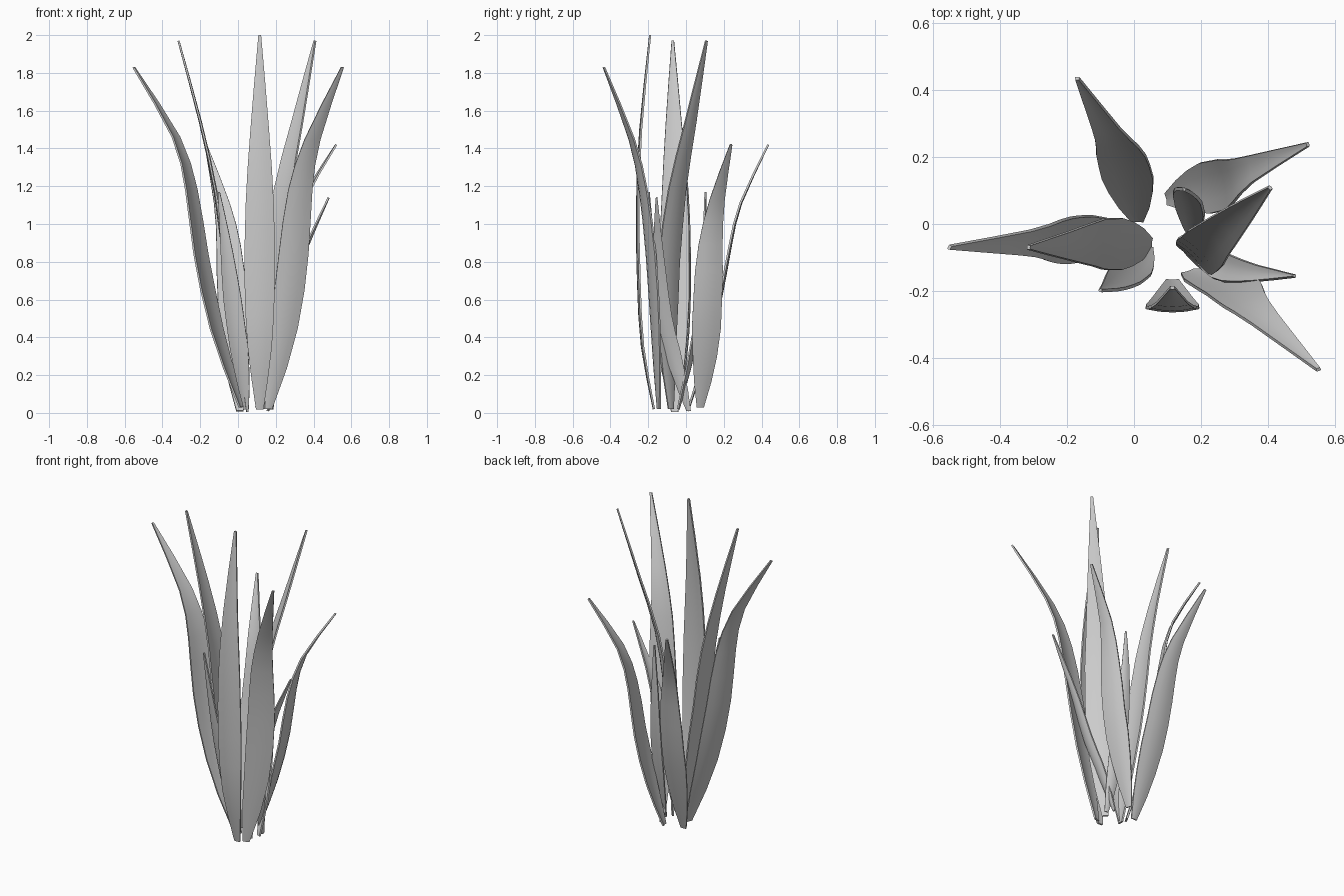
import bpy, bmesh, math
from mathutils import Vector

if "Cube" in bpy.data.objects:
    bpy.data.objects.remove(bpy.data.objects["Cube"])

# Blade width along its length (fraction of length, fraction of full width)
WIDTH = [(0, .24), (.05, .42), (.14, .75), (.3, 1), (.5, .98), (.64, .8), (.75, .6), (.88, .34), (1, .08)]


def lerp_profile(t):
    for (t0, w0), (t1, w1) in zip(WIDTH, WIDTH[1:]):
        if t <= t1:
            return w0 + (w1 - w0) * (t - t0) / (t1 - t0)
    return WIDTH[-1][1]


def spline(pts, t):
    """Catmull-Rom point along the spine."""
    n = len(pts) - 1
    i = min(int(t * n), n - 1)
    f = t * n - i
    p1, p2 = pts[i], pts[i + 1]
    p0 = pts[i - 1] if i else p1 * 2 - p2
    p3 = pts[i + 2] if i + 2 <= n else p2 * 2 - p1
    return 0.5 * (2 * p1 + (p2 - p0) * f + (2 * p0 - 5 * p1 + 4 * p2 - p3) * f * f
                  + (3 * p1 - p0 - 3 * p2 + p3) * f ** 3)


def blade(name, spine, width, angle, cup=0.01, rows=11):
    """Thin tapered leaf; angle is the heading of its width in plan."""
    pts = [Vector(p) for p in spine]
    side = Vector((math.cos(math.radians(angle)), math.sin(math.radians(angle)), 0))
    inward = Vector((-side.y, side.x, 0))
    lean = pts[len(pts) // 2] - pts[0]
    if inward.dot(lean) > 0:
        side, inward = -side, -inward
    z0, z1 = pts[0].z, pts[-1].z
    bm = bmesh.new()
    grid = []
    for r in range(rows):
        c = spline(pts, r / (rows - 1))
        w = lerp_profile((c.z - z0) / (z1 - z0))
        grid.append([bm.verts.new(c + side * (s * w * width / 2)
                                  + inward * cup * w * (s * s - .5))
                     for s in (-1, -.5, 0, .5, 1)])
    for a, b in zip(grid, grid[1:]):
        for i in range(4):
            bm.faces.new((a[i], a[i + 1], b[i + 1], b[i]))
    me = bpy.data.meshes.new(name)
    bm.to_mesh(me)
    bm.free()
    for p in me.polygons:
        p.use_smooth = True
    ob = bpy.data.objects.new(name, me)
    bpy.context.collection.objects.link(ob)
    # Slight leaf thickness
    mod = ob.modifiers.new("thickness", 'SOLIDIFY')
    mod.thickness, mod.offset = .01, 0
    bpy.context.view_layer.objects.active = ob
    ob.select_set(True)
    bpy.ops.object.modifier_apply(modifier=mod.name)
    bpy.ops.object.shade_smooth_by_angle(angle=math.radians(40))
    ob.select_set(False)


# Tall arching blades
blade("tall_blade_left", [(.015, -.05, .03), (-.115, -.045, .44), (-.2, -.045, .84),
      (-.25, -.045, 1.18), (-.33, -.055, 1.46), (-.552, -.07, 1.83)], .16, 63)
blade("tall_blade_right", [(.16, -.145, .02), (.245, -.165, .45), (.295, -.19, .84),
      (.33, -.23, 1.18), (.395, -.29, 1.45), (.552, -.435, 1.83)], .165, 17)

# Tall upright blades
blade("upright_blade_front", [(.115, -.17, .02), (.115, -.23, .35), (.115, -.25, .7),
      (.115, -.255, 1.1), (.115, -.24, 1.5), (.115, -.19, 2.0)], .16, 0)
blade("upright_blade_left", [(.05, -.06, .005), (-.01, -.06, .42), (-.07, -.06, .8),
      (-.12, -.06, 1.17), (-.2, -.065, 1.54), (-.315, -.07, 1.97)], .155, 88)
blade("upright_blade_right", [(.15, -.08, .02), (.175, -.095, .4), (.2, -.085, .8),
      (.24, -.045, 1.18), (.315, .025, 1.54), (.407, .108, 1.97)], .15, -45)

# Medium arching blades
blade("medium_blade_back", [(.01, .01, .01), (-.01, .1, .3), (-.03, .18, .6),
      (-.05, .235, .89), (-.085, .29, 1.11), (-.17, .435, 1.42)], .155, 0)
blade("medium_blade_back_right", [(.1, .075, .03), (.18, .1, .3), (.25, .115, .6),
      (.29, .13, .89), (.35, .165, 1.13), (.52, .238, 1.42)], .155, 102)

# Short blades
blade("short_blade_right", [(.16, .015, .01), (.195, -.06, .28), (.25, -.12, .52),
      (.34, -.145, .82), (.48, -.155, 1.14)], .09, 75)
blade("short_blade_left", [(.045, -.07, .02), (.01, -.125, .3), (-.03, -.16, .6),
      (-.065, -.185, .9), (-.1, -.198, 1.17)], .105, -25)
blade("short_blade_back", [(.175, -.04, .02), (.17, .03, .3), (.16, .08, .6),
      (.15, .1, .9), (.15, .103, 1.17)], .09, -15)
